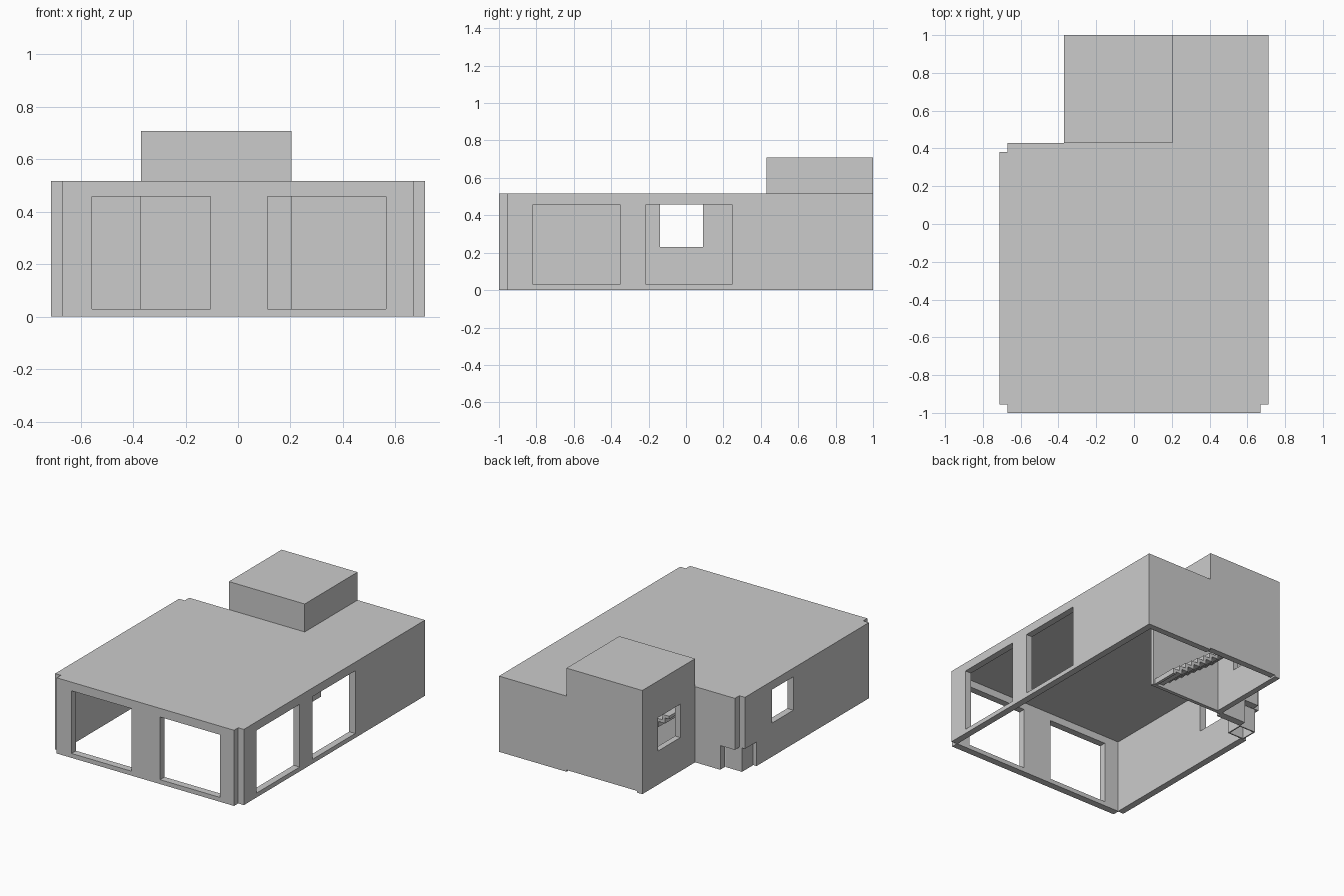
import bpy, bmesh

cube = bpy.data.objects.get("Cube")
if cube:
    bpy.data.objects.remove(cube, do_unlink=True)

grey = bpy.data.materials.new("plain_grey")
grey.use_nodes = True
GREY = (0.6, 0.6, 0.6, 1)
grey.diffuse_color = GREY
grey.node_tree.nodes["Principled BSDF"].inputs["Base Color"].default_value = GREY


def prism(name, points, low, high, axis="z"):
    """Extrude a flat outline: along z from (x, y), or along y from (x, z)."""
    place = (lambda a, b, c: (a, b, c)) if axis == "z" else (lambda a, b, c: (a, c, b))
    bm = bmesh.new()
    face = bm.faces.new([bm.verts.new(place(a, b, low)) for a, b in points])
    top = bmesh.ops.extrude_face_region(bm, geom=[face])["geom"]
    bmesh.ops.translate(bm, vec=place(0, 0, high - low),
                        verts=[v for v in top if isinstance(v, bmesh.types.BMVert)])
    bmesh.ops.recalc_face_normals(bm, faces=bm.faces)
    mesh = bpy.data.meshes.new(name)
    bm.to_mesh(mesh)
    bm.free()
    mesh.materials.append(grey)
    obj = bpy.data.objects.new(name, mesh)
    bpy.context.collection.objects.link(obj)
    return obj


def box(name, x0, x1, y0, y1, z0, z1):
    return prism(name, [(x0, y0), (x1, y0), (x1, y1), (x0, y1)], z0, z1)


def cut(target, cutter):
    cutter.hide_render = True
    mod = target.modifiers.new("cut", "BOOLEAN")
    mod.operation, mod.solver, mod.object = "DIFFERENCE", "EXACT", cutter
    bpy.context.view_layer.objects.active = target
    bpy.ops.object.modifier_apply(modifier=mod.name)
    bpy.data.objects.remove(cutter, do_unlink=True)


# Main dimensions
W, N = 0.713, 0.67           # outer half width, half width at the corner notches
FRONT, NOTCH = -1.0, -0.955
STEP, INNER_STEP, PARTITION = 0.43, 0.382, 0.41
TOWER_L, TOWER_R = 0.203, -0.37
ROOF, CEILING, TOWER_TOP = 0.517, 0.508, 0.708
I = N - 0.003                # interior half width

# Single-storey shell with notched corners, open underneath
shell = prism("main_shell", [
    (-N, FRONT), (N, FRONT), (N, NOTCH), (W, NOTCH), (W, 1), (TOWER_L, 1),
    (TOWER_L, STEP), (-N, STEP), (-N, INNER_STEP), (-W, INNER_STEP),
    (-W, NOTCH), (-N, NOTCH)], 0, ROOF)
cut(shell, prism("room", [
    (-I, NOTCH + 0.003), (I, NOTCH + 0.003), (I, 0.957), (TOWER_L, 0.957),
    (TOWER_L, PARTITION), (TOWER_R, PARTITION), (TOWER_R, INNER_STEP - 0.003),
    (-I, INNER_STEP - 0.003)], -0.1, CEILING))
# Stairwell side stays open towards the room
cut(shell, box("well_opening", TOWER_L - 0.1, TOWER_L + 0.01, STEP, 0.957, -0.1, CEILING))

# Large openings in the front and left walls, small one in the right wall
for x0, x1 in ((-0.557, -0.105), (0.112, 0.565)):
    cut(shell, box("front_opening", x0, x1, -1.1, -0.9, 0.03, 0.458))
for y0, y1 in ((-0.817, -0.353), (-0.213, 0.247)):
    cut(shell, box("side_opening", 0.6, 0.8, y0, y1, 0.03, 0.458))
cut(shell, box("small_opening", -0.8, -0.6, -0.14, 0.09, 0.23, 0.458))

# Back right corner: walls cut away low down around an inset hollow box
cut(shell, box("corner_gap", -0.8, -0.56, 0.257, 0.5, -0.1, 0.165))
corner = box("corner_box", -0.688, -0.562, 0.259, 0.378, 0, 0.165)
cut(corner, box("corner_hollow", -0.68, -0.57, 0.267, 0.37, -0.1, 0.157))

# Stair tower: the right wall reaches the ground, the back wall stops just above it
tower = box("stair_tower", TOWER_R, TOWER_L, STEP, 1, 0, TOWER_TOP)
cut(tower, box("tower_room", TOWER_R + 0.04, TOWER_L - 0.04, STEP + 0.005, 0.957,
               -0.1, TOWER_TOP - 0.009))
cut(tower, box("tower_doorway", TOWER_L - 0.05, TOWER_L + 0.05, STEP + 0.005, 0.957,
               -0.1, CEILING))
cut(tower, box("back_wall_gap", TOWER_R + 0.04, TOWER_L, 0.9, 1.1, -0.1, 0.012))
cut(tower, box("tower_window", -0.5, -0.3, 0.59, 0.83, 0.23, 0.458))

# Straight stair along the partition: a folded plate, stepped above and below
STEPS, RUN, RISE, PLATE = 10, 0.05, 0.037, 0.02
START = TOWER_L - 0.01
upper, lower = [], []
for i in range(STEPS):
    x, z = START - i * RUN, i * RISE
    upper += [(x, z), (x, z + RISE)]
    lower += [(x - PLATE, max(z - PLATE, 0)), (x - PLATE, z + RISE - PLATE)]
end = START - STEPS * RUN
upper.append((end, STEPS * RISE))
lower.append((end, STEPS * RISE - PLATE))
prism("stairs", upper + lower[::-1], STEP + 0.006, 0.62, axis="y")
